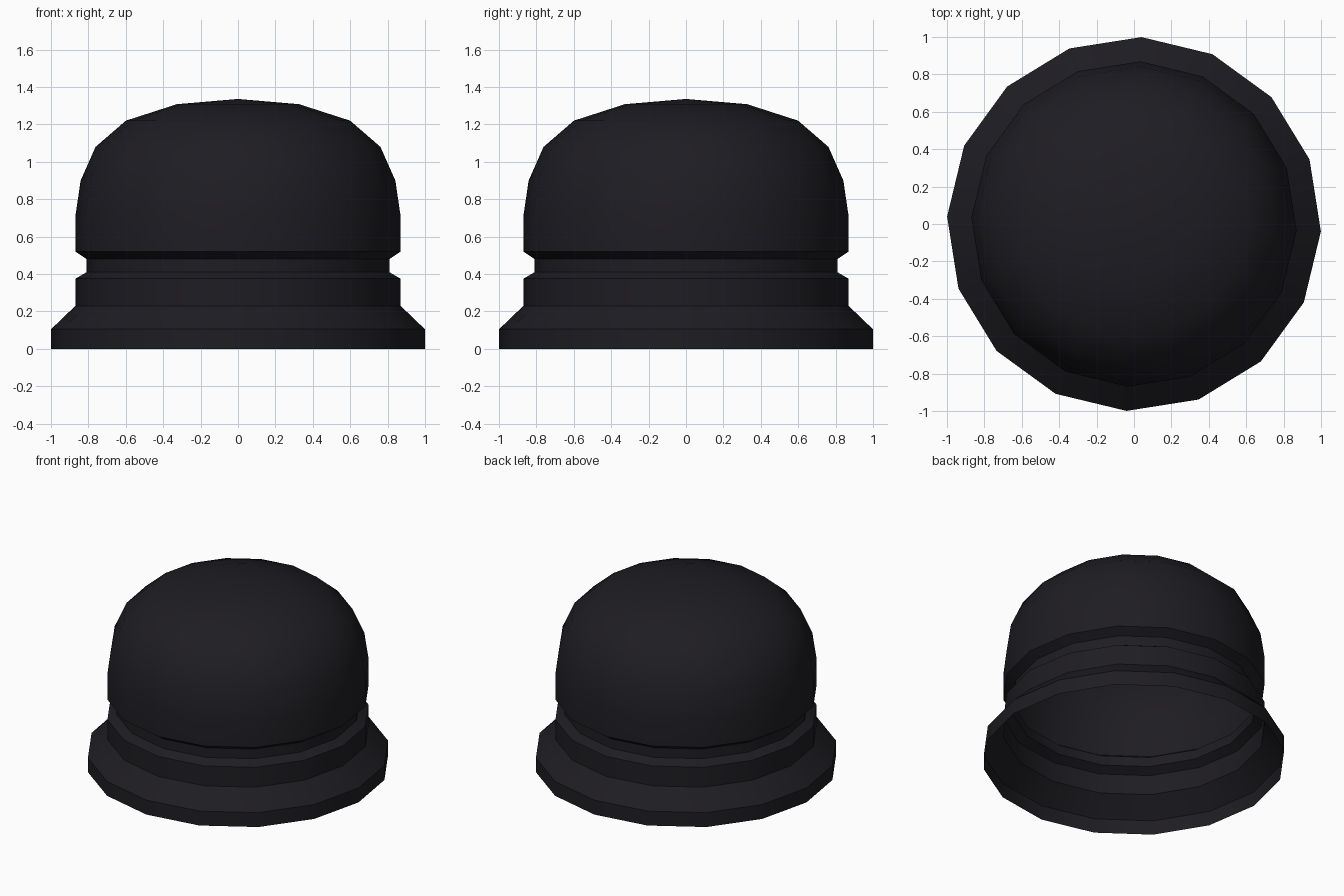
import bpy
from math import cos, sin, pi, radians

if "Cube" in bpy.data.objects:
    bpy.data.objects.remove(bpy.data.objects["Cube"])

SIDES = 16
TWIST = radians(-2.3)

black = bpy.data.materials.new("black_plastic")
black.diffuse_color = (0.013, 0.012, 0.016, 1)
black.use_nodes = True
black.node_tree.nodes["Principled BSDF"].inputs["Base Color"].default_value = black.diffuse_color


def lathe(name, profile):
    """Revolve (radius, z) points about z; a radius of 0 closes with a pole."""
    verts, rings, faces = [], [], []
    for r, z in profile:
        start = len(verts)
        n = SIDES if r > 0 else 1
        for i in range(n):
            a = 2 * pi * i / SIDES + TWIST
            verts.append((r * cos(a), r * sin(a), z))
        rings.append([start + i % n for i in range(SIDES)])
    for lo, hi in zip(rings, rings[1:]):
        for i in range(SIDES):
            j = (i + 1) % SIDES
            quad = [lo[i], lo[j], hi[j], hi[i]]
            faces.append(list(dict.fromkeys(quad)))
    mesh = bpy.data.meshes.new(name)
    mesh.from_pydata(verts, [], faces)
    mesh.materials.append(black)
    obj = bpy.data.objects.new(name, mesh)
    bpy.context.collection.objects.link(obj)
    bpy.ops.object.select_all(action='DESELECT')
    obj.select_set(True)
    bpy.context.view_layer.objects.active = obj
    bpy.ops.object.shade_smooth_by_angle(angle=radians(30))
    return obj


# Flared foot, collar and grooved neck, open underneath
lathe("flared_base", [(1.0, 0), (1.0, 0.105), (0.87, 0.23), (0.87, 0.375),
                      (0.81, 0.41), (0.81, 0.48), (0.87, 0.52)])

# Hollow rounded cap
lathe("dome_cap", [(0.87, 0.52), (0.87, 0.71), (0.842, 0.90), (0.762, 1.08),
                   (0.60, 1.22), (0.327, 1.308), (0, 1.336)])
